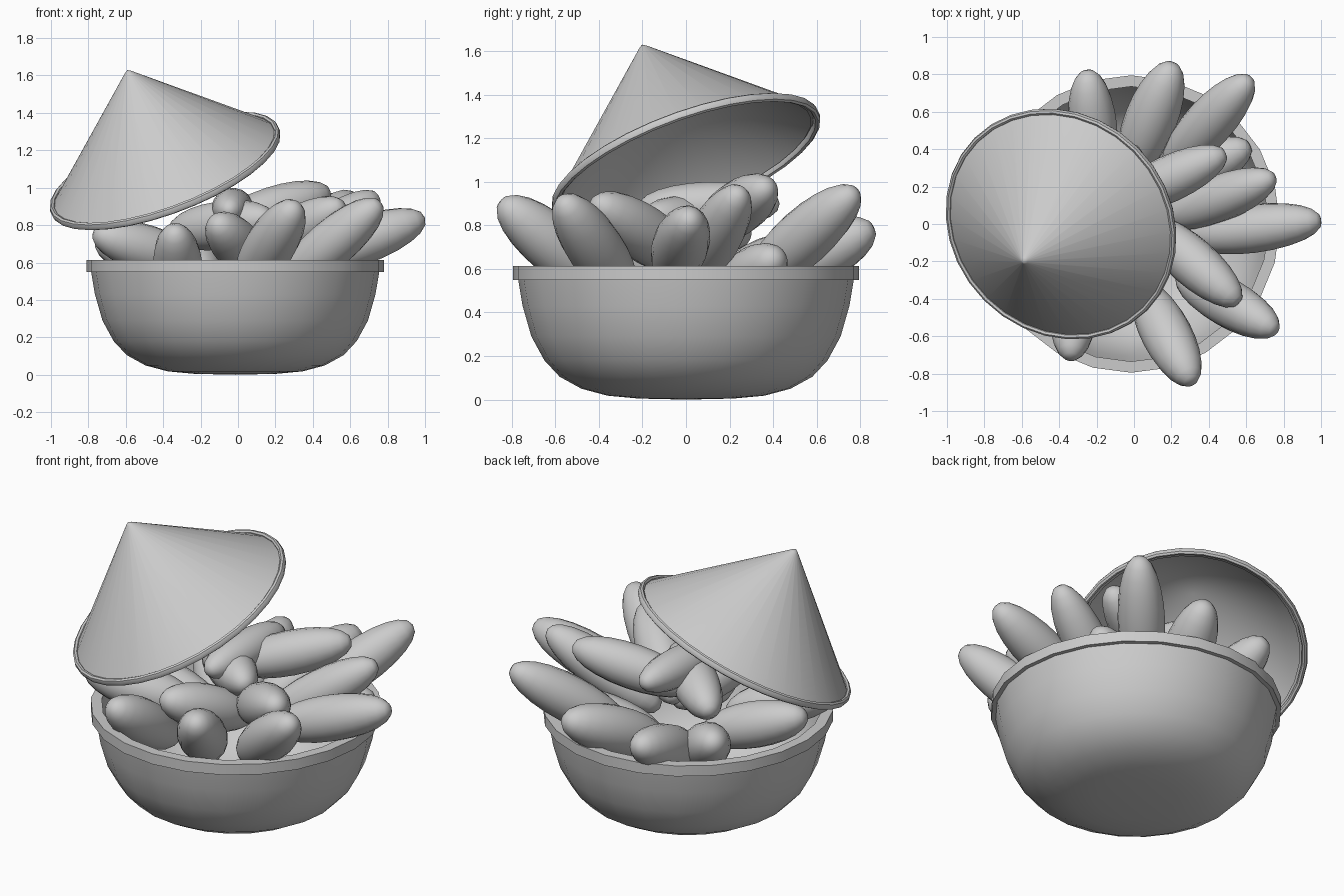
import bpy, bmesh, math
from mathutils import Vector, Matrix

if "Cube" in bpy.data.objects:
    bpy.data.objects.remove(bpy.data.objects["Cube"])


def lathe(name, profile, segs, matrix=Matrix(), closed=True):
    """Spin an (r, z) profile round z, then place it with a matrix."""
    bm = bmesh.new()
    vs = [bm.verts.new((r, 0, z)) for r, z in profile]
    edges = [bm.edges.new(p) for p in zip(vs, vs[1:])]
    if closed:
        edges.append(bm.edges.new((vs[-1], vs[0])))
    bmesh.ops.spin(bm, geom=vs + edges, cent=(0, 0, 0), axis=(0, 0, 1),
                   angle=2 * math.pi, steps=segs, use_merge=False)
    bmesh.ops.remove_doubles(bm, verts=bm.verts, dist=1e-4)
    bmesh.ops.recalc_face_normals(bm, faces=bm.faces)
    me = bpy.data.meshes.new(name)
    bm.to_mesh(me)
    bm.free()
    me.transform(matrix)
    me.shade_smooth()
    me.set_sharp_from_angle(angle=math.radians(40))
    ob = bpy.data.objects.new(name, me)
    bpy.context.collection.objects.link(ob)
    return ob


def aim(origin, direction):
    q = Vector((0, 0, 1)).rotation_difference(Vector(direction))
    return Matrix.Translation(origin) @ q.to_matrix().to_4x4()


# Bowl: outer wall up, inner wall back down
outer = [(0, 0), (.22, .005), (.36, .018), (.48, .05), (.58, .105), (.65, .18),
         (.71, .29), (.75, .43), (.772, .56)]
inner = [(.735, .56), (.71, .43), (.67, .30), (.61, .20), (.53, .13), (.42, .08),
         (.25, .05), (0, .045)]
centre = Matrix.Translation((-.015, 0, 0))
lathe("bowl", outer + inner, 24, centre, closed=False)
lathe("bowl_rim", [(.735, .55), (.795, .55), (.795, .613), (.735, .613)], 24, centre)

# Tilted conical lid, open underneath, with a rounded edge ring
place = aim((-.39, 0, 1.09), (-.2, -.2, .535))
R, H = .635, .61
lathe("lid", [(R, 0), (.02, H - .015), (0, H), (0, H - .035), (R - .025, 0)],
      32, place, closed=False)
ring = [(R + .002 + .016 * math.cos(a), .022 * math.sin(a))
        for a in (i * math.pi / 4 for i in range(8))]
lathe("lid_edge", ring, 32, place)

# Long rolls heaped in the bowl: (tip, inner end, radius)
rolls = [
    ((1.0, .02, .84), (.28, -.07, .58), .13),
    ((.75, .25, .96), (.16, .02, .55), .125),
    ((.49, .38, .98), (-.12, .10, .78), .125),
    ((.62, .78, .96), (.18, .30, .53), .13),
    ((.21, .86, .79), (-.03, .26, .50), .14),
    ((-.25, .82, .74), (-.19, .22, .48), .13),
    ((.76, -.57, .92), (.24, -.27, .48), .13),
    ((.56, -.42, .91), (.06, .02, .62), .13),
    ((.31, -.85, .91), (.04, -.33, .48), .135),
    ((-.34, -.72, .78), (-.30, -.18, .40), .13),
    ((-.12, -.55, .82), (.10, -.02, .58), .13),
    ((.18, -.18, .84), (-.36, .28, .76), .13),
    ((-.01, .43, .90), (-.05, -.22, .88), .11),
    ((.62, .42, .66), (.05, .15, .45), .13),
    ((-.77, -.36, .76), (-.2, -.1, .58), .13),
    ((-.76, -.06, .72), (-.15, .05, .50), .13),
    ((-.54, .50, .72), (-.15, .10, .42), .13),
]
N = 12
for i, (tip, base, rad) in enumerate(rolls):
    a, b = Vector(base), Vector(tip)
    length = (b - a).length
    prof = []
    for k in range(N + 1):
        t = math.pi * k / N
        r = rad * max(math.sin(t), 0) ** .9
        prof.append((r if 0 < k < N else 0, length * (1 - math.cos(t)) / 2))
    lathe(f"roll_{i + 1}", prof, 16, aim(a, b - a), closed=False)
